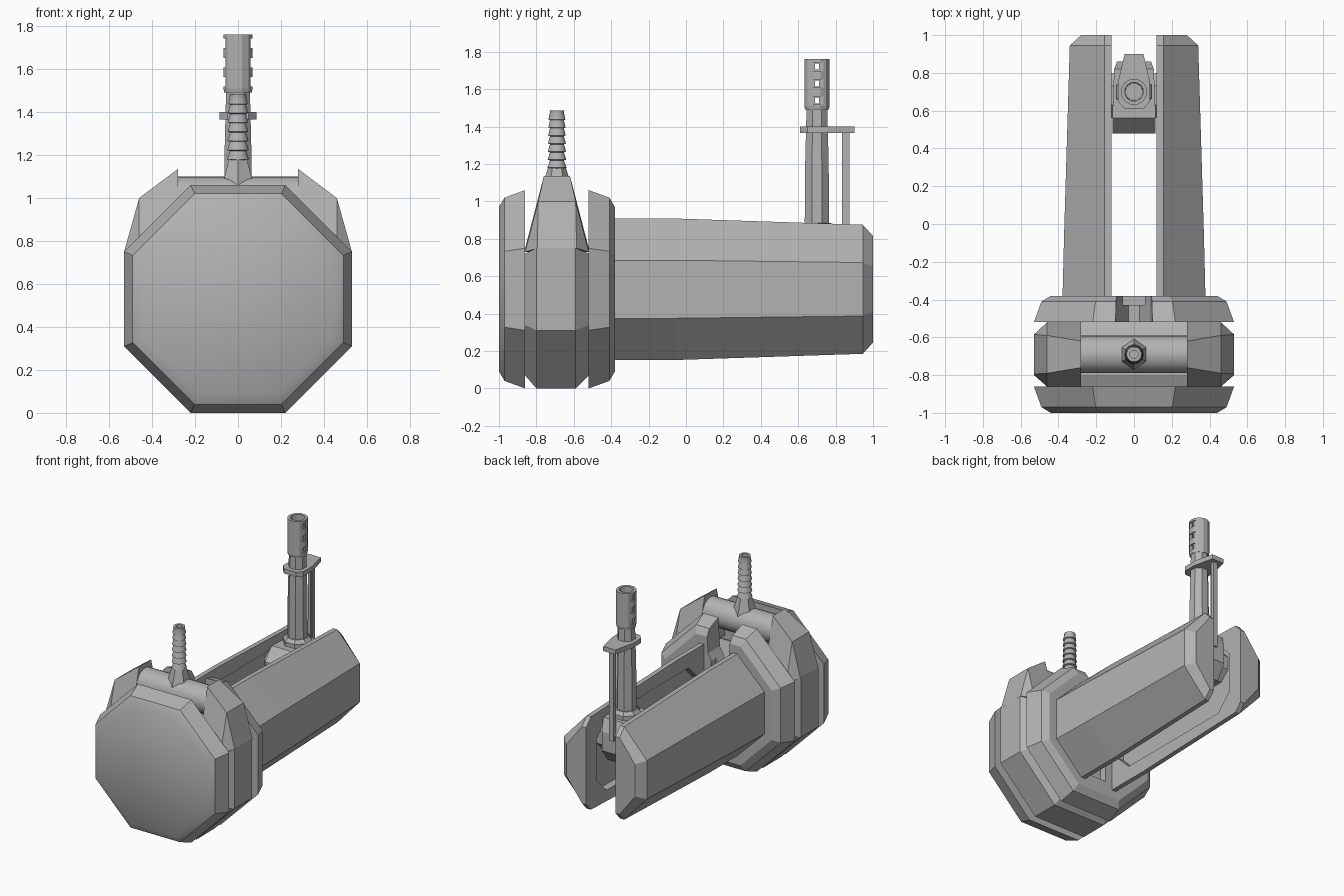
import bpy, bmesh
from math import cos, sin, pi, tan, radians

if "Cube" in bpy.data.objects:
    bpy.data.objects.remove(bpy.data.objects["Cube"], do_unlink=True)

grey = bpy.data.materials.new("plain grey")
grey.use_nodes = True
grey.diffuse_color = (0.45, 0.45, 0.45, 1)
grey.node_tree.nodes["Principled BSDF"].inputs["Base Color"].default_value = grey.diffuse_color

CZ = 0.53        # drum centre height
HOSE_Y = -0.69   # fitting position
POST_Y = 0.70    # rear post position


def finish(name, bm):
    bmesh.ops.recalc_face_normals(bm, faces=bm.faces)
    mesh = bpy.data.meshes.new(name)
    bm.to_mesh(mesh)
    bm.free()
    mesh.materials.append(grey)
    ob = bpy.data.objects.new(name, mesh)
    bpy.context.scene.collection.objects.link(ob)
    return ob


def loft(name, rings, closed=False):
    """Skin equal-length rings of points; cap the ends or join them."""
    bm = bmesh.new()
    vs = [[bm.verts.new(p) for p in r] for r in rings]
    pairs = list(zip(vs, vs[1:]))
    if closed:
        pairs.append((vs[-1], vs[0]))
    else:
        bm.faces.new(vs[0])
        bm.faces.new(vs[-1])
    for a, b in pairs:
        for i in range(len(a)):
            j = (i + 1) % len(a)
            bm.faces.new((a[i], a[j], b[j], b[i]))
    return finish(name, bm)


def hull(name, points):
    bm = bmesh.new()
    for p in points:
        bm.verts.new(p)
    bmesh.ops.convex_hull(bm, input=bm.verts)
    return finish(name, bm)


def box(name, x, y, z):
    return hull(name, [(a, b, c) for a in x for b in y for c in z])


def turned(name, profile, y, sides, closed=False):
    """Revolve (radius, height) pairs about a vertical axis."""
    ang = [2 * pi * (i + 0.5) / sides for i in range(sides)]
    return loft(name, [[(r * cos(a), y + r * sin(a), z) for a in ang]
                       for r, z in profile], closed)


def octagon(a, y, count=8):
    """Flat-topped octagon; count 6 leaves out the top two corners."""
    r = a / cos(pi / 8)
    return [(r * cos(t), y, CZ + r * sin(t))
            for t in [radians(157.5 + 45 * i) for i in range(count)]]


def cut(ob, cutter):
    mod = ob.modifiers.new("cut", "BOOLEAN")
    mod.operation = "DIFFERENCE"
    mod.solver = "EXACT"
    mod.object = cutter
    cutter.hide_render = True
    bpy.context.view_layer.objects.active = ob
    bpy.ops.object.modifier_apply(modifier=mod.name)
    bpy.data.objects.remove(cutter, do_unlink=True)


def smooth(ob):
    bpy.ops.object.select_all(action="DESELECT")
    ob.select_set(True)
    bpy.context.view_layer.objects.active = ob
    bpy.ops.object.shade_smooth_by_angle(angle=radians(35))


# Drum: front plate, open-topped middle ring, slotted back plate
front = loft("front_plate", [octagon(a, y) for a, y in
                             ((0.44, -1), (0.49, -0.97), (0.53, -0.86))])
smooth(front)
loft("middle_ring", [octagon(a, y, 6) for a, y in
                     ((0.46, -0.861), (0.53, -0.8), (0.53, -0.59), (0.46, -0.519))])
back = loft("back_plate", [octagon(a, y) for a, y in
                           ((0.53, -0.52), (0.49, -0.41), (0.44, -0.38))])
cut(back, hull("slot_cutter", [(s * x, y, z) for s in (-1, 1) for y in (-0.6, -0.3)
                               for x, z in ((0.1, 1.1), (0.085, 0.85), (0.03, 0.75))]))
cut(back, box("channel_cutter", (-0.06, 0.06), (-0.43, -0.3), (0.2, 0.8)))

# Tapered ears that carry the cross pin
for side, s in (("left", 1), ("right", -1)):
    half = [(0.53, 0.105, 0.75), (0.46, 0.17, 0.73), (0.28, 0.17, 0.75),
            (0.46, 0.10, 1.0), (0.28, 0.07, 1.135)]
    hull(side + "_ear", [(s * x, HOSE_Y + k * w, z) for x, w, z in half for k in (-1, 1)])

# Cross pin
pin = loft("cross_pin", [[(x, HOSE_Y + 0.1 * cos(t), 1.0 + 0.1 * sin(t))
                          for t in [2 * pi * i / 24 for i in range(24)]]
                         for x in (-0.29, 0.29)])
smooth(pin)

# Ribbed hose fitting with a flared six-sided foot and a bore
turned("fitting_foot", [(0.085, 1.05), (0.075, 1.09), (0.045, 1.19)], HOSE_Y, 6)
ribs = [(0.022, 1.44), (0.022, 1.17)]
for i in range(7):
    z = 1.18 + i * 0.043
    ribs += [(0.052 - i * 0.001, z), (0.038, z + 0.039)]
ribs += [(0.04, 1.485), (0.022, 1.485)]
smooth(turned("hose_fitting", ribs, HOSE_Y, 16, closed=True))


# Two long arms with a shallow recess along the inner face
def arm_section(s, outer, half, flat, y):
    pts = [(0.12, -half), (0.155, -half), (outer, -flat),
           (outer, flat), (0.155, half), (0.12, half)]
    return [(s * x, y, CZ + z) for x, z in pts]


for side, s in (("left", 1), ("right", -1)):
    arm = loft(side + "_arm", [arm_section(s, *p) for p in (
        (0.38, 0.378, 0.155, -0.45), (0.37, 0.378, 0.155, -0.05),
        (0.34, 0.345, 0.143, 0.945), (0.28, 0.285, 0.12, 1.0))])
    cut(arm, hull("recess_cutter", [
        (s * x, 0.28 + k * y, CZ + m * z) for x in (0.05, 0.175) for k in (-1, 1)
        for m in (-1, 1) for y, z in ((0.6, 0.15), (0.48, 0.27))]))

# Pivot block between the arms and its axle
hull("pivot_block", [(s * x, y, z) for s in (-1, 1) for x, y, z in (
    (0.115, 0.48, 0.6), (0.115, 0.48, 0.74), (0.115, 0.56, 0.83), (0.105, 0.82, 0.83),
    (0.09, 0.86, 0.74), (0.09, 0.86, 0.6), (0.1, 0.78, 0.5), (0.115, 0.56, 0.5))])
loft("pivot_axle", [[(x, 0.68 + 0.13 * cos(t), 0.66 + 0.13 * sin(t))
                     for t in [pi / 8 + pi / 4 * i for i in range(8)]]
                    for x in (-0.18, 0.18)])

# Rear post, its collar and flange
turned("post_collar", [(0.1, 0.82), (0.1, 0.86), (0.08, 0.885)], POST_Y, 8)
turned("rear_post", [(0.071, 0.85), (0.068, 1.2), (0.06, 1.5)], POST_Y, 8)
flange = [(-0.05, 0.61), (0.05, 0.61), (0.085, 0.65), (0.085, 0.75),
          (0.05, 0.9), (-0.05, 0.9), (-0.085, 0.75), (-0.085, 0.65)]
loft("post_flange", [[(x, y, z) for x, y in flange] for z in (1.365, 1.4)])

# Thin rods hanging from the flange
box("guide_rod", (-0.018, 0.018), (0.85, 0.875), (0.7, 1.37))
box("guide_rod_strip", (-0.01, 0.01), (0.835, 0.851), (0.7, 1.37))

# Hollow vented tip
tip = turned("vented_tip", [(0.046, 1.5), (0.066, 1.49), (0.07, 1.51), (0.07, 1.76),
                            (0.05, 1.76)], POST_Y, 12, closed=True)
for z in (1.54, 1.63, 1.72):
    for s in (-1, 1):
        cut(tip, box("notch_cutter", (s * 0.058, s * 0.1), (0.65, 0.75), (z - 0.022, z + 0.022)))
    cut(tip, box("vent_cutter", (-0.1, 0.1), (0.69, 0.71), (z - 0.016, z + 0.016)))
